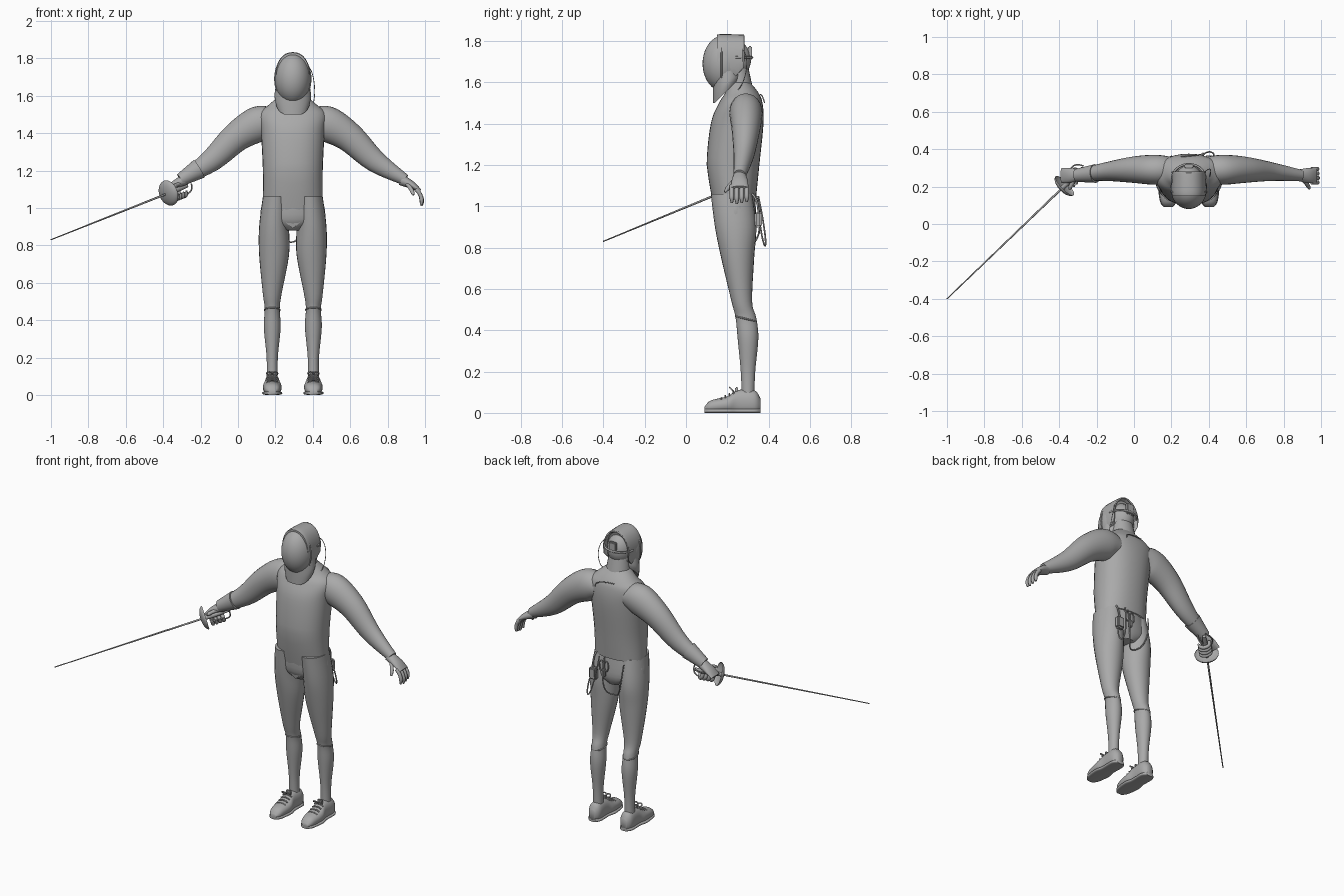
import bpy, bmesh, math
from mathutils import Matrix, Vector

if "Cube" in bpy.data.objects:
    bpy.data.objects.remove(bpy.data.objects["Cube"], do_unlink=True)

colour = (.4, .4, .4, 1)
grey = bpy.data.materials.new("plain grey")
grey.use_nodes = True
grey.diffuse_color = colour
grey.node_tree.nodes["Principled BSDF"].inputs["Base Color"].default_value = colour

MIDDLE = .293  # centre line of the body
X, Y, Z = Matrix.Identity(3)


def finish(name, bm):
    bmesh.ops.recalc_face_normals(bm, faces=bm.faces)
    mesh = bpy.data.meshes.new(name)
    bm.to_mesh(mesh)
    bm.free()
    mesh.materials.append(grey)
    part = bpy.data.objects.new(name, mesh)
    bpy.context.collection.objects.link(part)
    bpy.ops.object.select_all(action="DESELECT")
    bpy.context.view_layer.objects.active = part
    part.select_set(True)
    bpy.ops.object.shade_smooth_by_angle(angle=math.radians(50))


def smooth_rows(rows, steps=5):
    """Pass a smooth curve through rows of numbers."""
    rows = [Vector(row) for row in rows]
    result = []
    for i in range(len(rows) - 1):
        start, end = rows[i], rows[i + 1]
        before = rows[max(i - 1, 0)]
        after = rows[min(i + 2, len(rows) - 1)]
        for step in range(steps):
            t = step / steps
            leave, arrive = (end - before) / 2, (after - start) / 2
            bend = 3 * (end - start) - 2 * leave - arrive
            twist = leave + arrive - 2 * (end - start)
            result.append(start + t * (leave + t * (bend + t * twist)))
    return result + [rows[-1]]


def loft(name, rows, side, axis=None, sides=24, power=1, edit=None):
    """Skin rings given as x, y, z, radius along side, radius across it."""
    bm = bmesh.new()
    rows = smooth_rows(rows)
    centres = [Vector(row[:3]) for row in rows]
    rings = []
    for i, row in enumerate(rows):
        ahead = centres[min(i + 1, len(rows) - 1)] - centres[max(i - 1, 0)]
        along = axis or ahead.normalized()
        u = (side - along * side.dot(along)).normalized()
        v = along.cross(u)
        ring = []
        for k in range(sides):
            angle = math.tau * k / sides
            c, s = [math.copysign(abs(w) ** power, w) for w in (math.cos(angle), math.sin(angle))]
            point = centres[i] + u * c * row[3] + v * s * row[4]
            ring.append(bm.verts.new(edit(point) if edit else point))
        rings.append(ring)
    for low, high in zip(rings, rings[1:]):
        for k in range(sides):
            n = (k + 1) % sides
            bm.faces.new((low[k], low[n], high[n], high[k]))
    bm.faces.new(rings[0])
    bm.faces.new(rings[-1])
    finish(name, bm)


def upright(rows):
    """Turn height, half width, front and back into rings on the centre line."""
    return [(MIDDLE, (front + back) / 2, z, width, (back - front) / 2) for z, width, front, back in rows]


def cable(name, points, radius=.004, closed=False):
    curve = bpy.data.curves.new(name, "CURVE")
    curve.dimensions = "3D"
    curve.bevel_depth, curve.bevel_resolution = radius, 2
    curve.resolution_u = 5
    curve.use_fill_caps = True
    spline = curve.splines.new("POLY" if closed else "NURBS")
    spline.points.add(len(points) - 1)
    for target, point in zip(spline.points, points):
        target.co = (*point, 1)
    spline.use_cyclic_u = closed
    spline.use_endpoint_u = not closed
    path = bpy.data.objects.new(name + "_path", curve)
    bpy.context.collection.objects.link(path)
    depsgraph = bpy.context.evaluated_depsgraph_get()
    bm = bmesh.new()
    bm.from_mesh(bpy.data.meshes.new_from_object(path.evaluated_get(depsgraph)))
    bpy.data.objects.remove(path, do_unlink=True)
    finish(name, bm)


def hoop(name, centre, u, v, radius=.004, part=1):
    """A cable round an ellipse, or round the first part of it."""
    count = 32
    angles = [math.tau * part * k / count for k in range(count + (part < 1))]
    points = [Vector(centre) + u * math.cos(a) + v * math.sin(a) for a in angles]
    cable(name, points, radius, closed=part == 1)


def solid(name, centre, size, ball=False):
    bm = bmesh.new()
    if ball:
        bmesh.ops.create_uvsphere(bm, u_segments=32, v_segments=20, radius=1)
    else:
        bmesh.ops.create_cube(bm, size=1)
    bmesh.ops.transform(bm, matrix=Matrix.LocRotScale(Vector(centre), None, Vector(size)), verts=bm.verts)
    if not ball:
        bmesh.ops.bevel(bm, geom=bm.edges[:], offset=min(size) / 4, segments=2, affect="EDGES")
    finish(name, bm)


def finger(name, start, heading, axis, turn, length, radius=.011):
    """Walk forward, bending a little at each joint."""
    point, heading = Vector(start), Vector(heading).normalized()
    joints, rows = 5, []
    for joint in range(joints):
        size = radius if joint < joints - 1 else radius / 2
        rows.append((*point, size, size))
        point = point + heading * length / (joints - 1)
        heading = Matrix.Rotation(math.radians(turn), 3, axis) @ heading
    loft(name, rows, axis, sides=10)


# Jacket with a front hem that drops to a point
def pointed_hem(point):
    fade = max(0, 1.2 - point.z) / .15
    if fade and point.y < .22:
        drop = fade * max(0, 1 - abs(point.x - MIDDLE) / .16) ** .8
        point += Vector((0, .035, -.16)) * drop
    return point


loft("jacket", upright([(1.05, .16, .12, .34), (1.2, .16, .1, .355), (1.4, .17, .12, .375), (1.5, .18, .16, .37),
                        (1.55, .13, .19, .35), (1.6, .07, .2, .31)]), X, Z, 32, .9, pointed_hem)
loft("collar", upright([(1.54, .08, .19, .33), (1.68, .06, .19, .3)]), X, Z)
loft("trouser_seat", upright([(1.08, .15, .13, .33), (.94, .17, .14, .34), (.88, .06, .18, .32)]), X, Z)


# Head, mask, hood and bib
def cut_below_ear(point):
    point.y = min(point.y, max(.17, .28 + min(0, point.z - 1.67)))
    return point


def raised_hem(point):
    low = 1.5 + max(0, point.y - .14)
    point.z = low + (1.66 - low) * (point.z - 1.5) / .16
    return point


solid("head", (MIDDLE, .215, 1.71), (.08, .1, .1), ball=True)
solid("mask_mesh", (MIDDLE, .185, 1.69), (.096, .105, .137), ball=True)
loft("mask_hood", [(MIDDLE, y, 1.7, width, width + .04) for y, width in
                   ((.15, .09), (.18, .093), (.27, .09), (.28, .085), (.26, .075))], X, Y, 32, .9, cut_below_ear)
loft("mask_bib", [(MIDDLE, .2, z, width, .07) for z, width in ((1.5, .09), (1.56, .098), (1.66, .09))],
     X, Z, edit=raised_hem)
hoop("mask_rim", (MIDDLE, .172, 1.69), X * .096, Z * .136)
hoop("hood_edge", (MIDDLE, .277, 1.7), X * .088, Z * .126, .005, .5)
hoop("head_strap", (MIDDLE, .24, 1.72), X * .09, Y * .08, .006, .5)
solid("strap_tab", (MIDDLE, .31, 1.74), (.05, .02, .07))

# Rings for limbs, measured outward from the centre line
LEG = [(.09, .22, 1.06, .07, .1), (.1, .24, .9, .08, .1), (.1, .25, .75, .08, .08), (.11, .27, .54, .05, .05),
       (.11, .29, .46, .04, .05), (.11, .3, .36, .045, .05), (.11, .3, .2, .03, .035), (.11, .3, .07, .03, .03)]
ARM = [(.1, .29, 1.46, .07, .07), (.18, .29, 1.45, .08, .095), (.3, .29, 1.38, .07, .08),
       (.44, .28, 1.25, .05, .06), (.6, .26, 1.15, .03, .03)]
PALM = [(.58, .26, 1.15, .03, .03), (.64, .26, 1.12, .04, .02), (.68, .26, 1.09, .04, .01)]
SHOE = [(.11, .09, .02, .02, .01), (.11, .12, .03, .04, .03), (.11, .2, .04, .05, .04), (.11, .25, .05, .04, .06),
        (.11, .33, .05, .04, .06), (.11, .36, .04, .02, .03)]


def above_ground(point):
    point.z = max(point.z, .008)
    return point


for sign, label in ((1, "left_"), (-1, "right_")):
    def outward(rows):
        return [(MIDDLE + sign * row[0], *row[1:]) for row in rows]

    foot = MIDDLE + sign * .11
    loft(label + "trouser_leg", outward(LEG), X, Z)
    loft(label + "sleeve", outward(ARM), Y)
    loft(label + "palm", outward(PALM), Y)
    hoop(label + "sock_top", (foot, .29, .455), X * .041, Y * .05 - Z * .012)

    # Shoe, sole, tongue and laces
    loft(label + "shoe", outward(SHOE), X, Y, power=.9, edit=above_ground)
    loft(label + "sole", [(x, y, .01, width + .004, .01) for x, y, z, width, height in outward(SHOE)], X, Y, power=.6)
    solid(label + "shoe_tongue", (foot, .245, .11), (.035, .015, .03))
    for k in range(4):
        lace = Vector((foot, .17 + k * .02, .08 + k * .01))
        cable(label + "lace", [lace + X * across - Z * abs(across) / 2 for across in (-.03, 0, .03)])
    for way in (-1, 1):
        hoop(label + "lace_bow", (foot + way * .015, .22, .115), X * .014, (Z - Y) * .008)

# Open left hand with hanging fingers
for k in range(4):
    finger("left_finger", (.95, .222 + k * .024, 1.1), X - Z, Y, 17, .1 - abs(k - 1) * .006)
finger("left_thumb", (.9, .24, 1.13), X - Z - Y, Y, 9, .09)

# Sword with a dished guard
guard, tip = Vector((-.37, .205, 1.08)), Vector((-1, -.4, .83))
aim = (tip - guard).normalized()


def on_sword(rows):
    """Distance ahead of the guard and radius."""
    return [(*(guard + aim * ahead), radius, radius) for ahead, radius in rows]


dish = []
for k in range(-6, 7):
    angle = math.radians(k * 14)
    depth = .03 if k > 0 else .022
    dish.append((depth * abs(math.sin(angle)), .07 * math.cos(angle)))
loft("sword_guard", on_sword(dish), Z, aim)
loft("sword_grip", on_sword([(.02, .012), (-.05, .014), (-.14, .01)]), Z, aim)
loft("sword_blade", on_sword([(0, .006), ((tip - guard).length, .003)]), Z, aim, 8)
cable("sword_cord", [(-.36, .23, 1.06), (-.3, .3, 1.06), (-.23, .28, 1.07), (-.25, .27, 1.13)])
cable("grip_hook", [(-.35, .25, 1.1), (-.34, .34, 1.11), (-.27, .31, 1.13)])

# Gloved right hand closed round the grip
outer = aim.cross(Z).normalized()
for k in range(4):
    finger("right_finger", guard - aim * (.03 + k * .022) + outer * .025, aim.cross(outer), aim, 50, .11)
finger("right_thumb", (-.31, .24, 1.13), aim, Z, 10, .07)
loft("right_glove_cuff", [(MIDDLE - .5, .27, 1.21, .05, .055), (MIDDLE - .6, .26, 1.15, .035, .035)], Y)

# Wire behind the mask and hook on the upper back
cable("mask_wire", [(.37, .27, 1.76), (.41, .31, 1.74), (.42, .3, 1.6), (.4, .24, 1.55)], .002)
cable("collar_hook", [(.25, .36, 1.54), (.38, .37, 1.54), (.37, .38, 1.5)], .003)

# Box, clips and hanging cables behind the hips
solid("hip_box", (.4, .35, .935), (.05, .035, .075))
solid("plug", (.325, .355, .955), (.02, .02, .045))
cable("box_strap", [(.4, .32, 1.06), (.41, .35, 1.03), (.4, .35, .97)], .005)
cable("box_loop", [(.42, .36, .9), (.45, .38, .76), (.38, .41, .76), (.36, .35, 1.05)])
cable("seat_loop", [(.33, .34, 1.05), (.34, .39, .83), (.29, .24, .8), (.2, .39, .84), (.19, .35, 1.04)])
for x in (.31, .345):
    hoop("clip", (x, .352, 1), X * .014, Z * .03)
